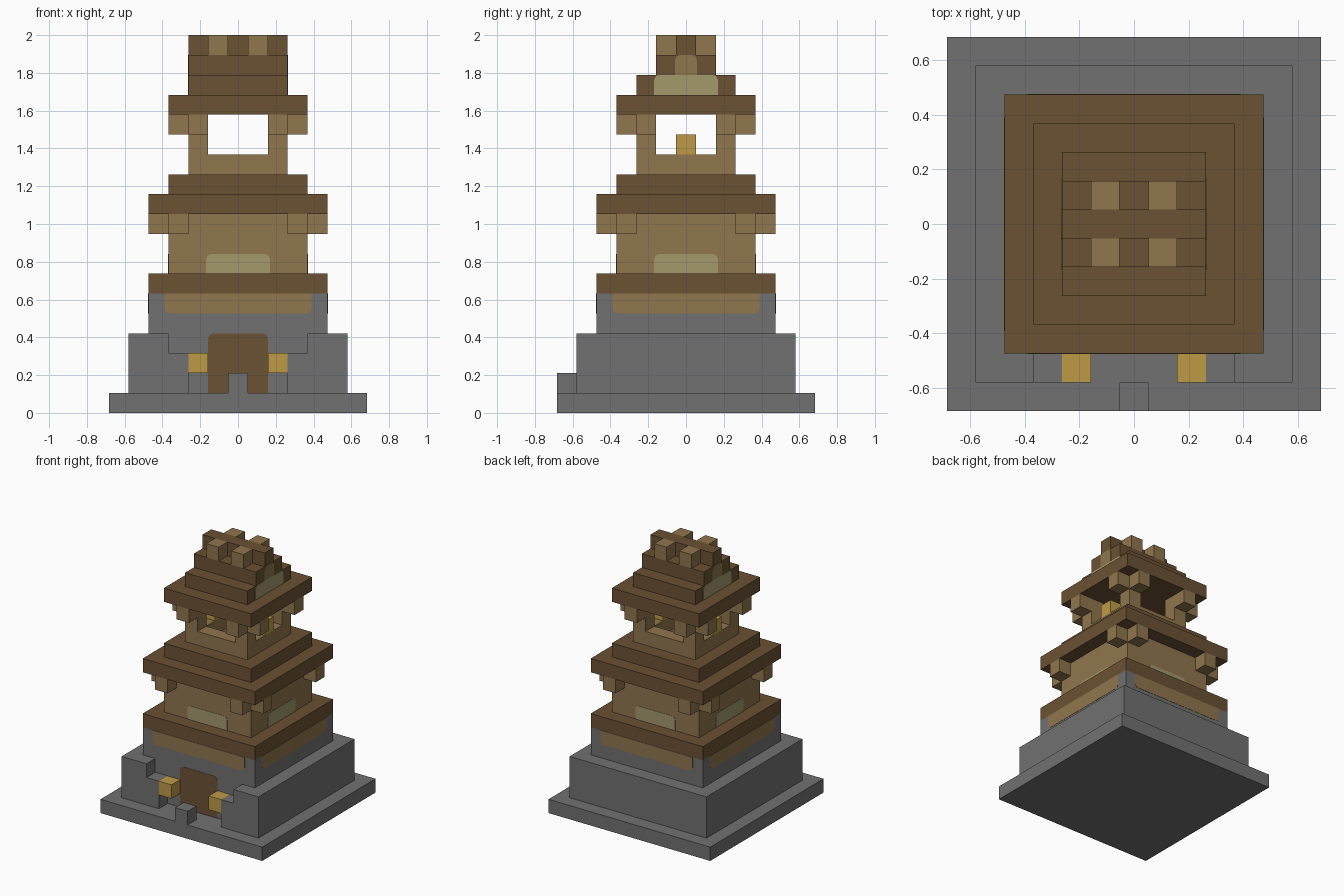
import bpy
import bmesh
from math import radians
from mathutils import Matrix, Vector

U = 2 / 19  # one block

default = bpy.data.objects.get("Cube")
if default:
    bpy.data.objects.remove(default, do_unlink=True)


def material(name, r, g, b):
    m = bpy.data.materials.new(name)
    m.use_nodes = True
    m.diffuse_color = (r, g, b, 1)
    bsdf = next(n for n in m.node_tree.nodes if n.type == 'BSDF_PRINCIPLED')
    bsdf.inputs["Base Color"].default_value = (r, g, b, 1)
    return m


STONE = material("grey stone", .165, .165, .165)
DARK = material("dark wood", .145, .083, .033)
TAN = material("tan wood", .278, .181, .076)
PALE = material("pale olive", .371, .314, .15)
GOLD = material("lantern gold", .515, .323, .061)


def finish(name, bm, mat):
    bmesh.ops.recalc_face_normals(bm, faces=bm.faces)
    mesh = bpy.data.meshes.new(name)
    bm.to_mesh(mesh)
    bm.free()
    mesh.materials.append(mat)
    ob = bpy.data.objects.new(name, mesh)
    bpy.context.scene.collection.objects.link(ob)
    return ob


def box(name, mat, x, y, z):
    """Box from (low, high) ranges in blocks."""
    bm = bmesh.new()
    bmesh.ops.create_cube(bm, size=1)
    size = Vector((x[1] - x[0], y[1] - y[0], z[1] - z[0])) * U
    mid = Vector((sum(x), sum(y), sum(z))) * U / 2
    bm.transform(Matrix.Translation(mid) @ Matrix.Diagonal((*size, 1)))
    return finish(name, bm, mat)


def tier(name, mat, wide, z0, z1, deep=None):
    """Box centred on the axis."""
    deep = deep or wide
    return box(name, mat, (-wide / 2, wide / 2), (-deep / 2, deep / 2), (z0, z1))


def carve(ob, cutters):
    """Cut the cutters out of a part, then discard them."""
    for c in cutters:
        c.hide_render = True
        mod = ob.modifiers.new("cut", 'BOOLEAN')
        mod.operation = 'DIFFERENCE'
        mod.solver = 'EXACT'
        mod.object = c
    deps = bpy.context.evaluated_depsgraph_get()
    mesh = bpy.data.meshes.new_from_object(ob.evaluated_get(deps))
    ob.modifiers.clear()
    ob.data = mesh
    for c in cutters:
        bpy.data.objects.remove(c, do_unlink=True)


def panel(name, mat, wide, z0, z1, dist, angle, round_top):
    """Thin painted panel with two softened corners, turned about the axis."""
    c, w = .25, wide / 2
    soft = [(w, c), (w - c * .3, c * .3), (w - c, 0)]
    edge = [(w, z1 - z0)] + soft
    pts = edge + [(-x, h) for x, h in reversed(edge)]
    bm = bmesh.new()
    verts = []
    for x, h in pts:
        z = z1 - h if round_top else z0 + h
        verts.append(bm.verts.new((x * U, -dist * U + .002, z * U)))
    face = bm.faces.new(verts)
    grown = bmesh.ops.extrude_face_region(bm, geom=[face])["geom"]
    moved = [v for v in grown if isinstance(v, bmesh.types.BMVert)]
    bmesh.ops.translate(bm, verts=moved, vec=(0, -.004, 0))
    bm.transform(Matrix.Rotation(radians(angle), 4, 'Z'))
    return finish(name, bm, mat)


def span(sign, a, b):
    return tuple(sorted((sign * a, sign * b)))


def brackets(name, half, z):
    """Two bracket blocks at each corner, under the eaves."""
    for sx in (-1, 1):
        for sy in (-1, 1):
            inner, outer = (half - 1, half), (half, half + 1)
            box(name, TAN, span(sx, *inner), span(sy, *outer), (z, z + 1))
            box(name, TAN, span(sx, *outer), span(sy, *inner), (z, z + 1))


# Stone base with a stepped entrance recess
tier("ground_slab", STONE, 13, 0, 1)
foundation = tier("foundation", STONE, 11, 1, 4)
carve(foundation, [
    box("entrance_cutter", STONE, (-2.5, 2.5), (-7, -4.5), (.5, 3.5)),
    box("parapet_cutter", STONE, (-3.5, 3.5), (-7, -4.5), (3, 4.5)),
])
box("entrance_post", STONE, (-.5, .5), (-6.5, -5.5), (1, 2))
panel("door", DARK, 3, 1, 4, 4.5, 0, True)
for s in (-1, 1):
    box("entrance_lantern", GOLD, span(s, 1.5, 2.5), (-5.5, -4.5), (2, 3))

# Upper stone wall and first ledge
tier("stone_wall", STONE, 9, 4, 6)
tier("first_ledge", DARK, 9, 6, 7)

# Middle storey and its roof
tier("middle_storey", TAN, 7, 7, 10)
brackets("middle_bracket", 3.5, 9)
tier("middle_eaves", DARK, 9, 10, 11)
tier("middle_roof", DARK, 7, 11, 12)

# Panels repeated on all four sides
for angle in range(0, 360, 90):
    panel("wall_band", TAN, 7.4, 5, 6, 4.5, angle, False)
    panel("storey_panel", PALE, 3.2, 7, 8, 3.5, angle, True)

# Open gallery with corner posts and lanterns on the side sills
gallery = tier("gallery", TAN, 5, 12, 15)
carve(gallery, [
    tier("window_cutter_x", TAN, 7, 13, 15.5, 3),
    tier("window_cutter_y", TAN, 3, 13, 15.5, 7),
    tier("floor_cutter", TAN, 3, 11.5, 14),
])
brackets("gallery_bracket", 2.5, 14)
for s in (-1, 1):
    box("gallery_lantern", GOLD, span(s, 1.5, 2.5), (-.5, .5), (13, 14))

# Top roof, stepping in to a ridge
tier("top_eaves", DARK, 7, 15, 16)
tier("top_roof", DARK, 5, 16, 17)
tier("upper_roof", DARK, 5, 17, 18, 3)
tier("ridge", DARK, 5, 18, 19, 1)
for s in (-1, 1):
    panel("gable_panel", PALE, 3.2, 16, 17, 2.5, s * 90, True)
    panel("gable_peak", TAN, 1.1, 17, 18, 2.5, s * 90, True)
    for t in (-1, 1):
        box("ridge_block", TAN, span(s, .5, 1.5), span(t, .5, 1.5), (18, 19))
